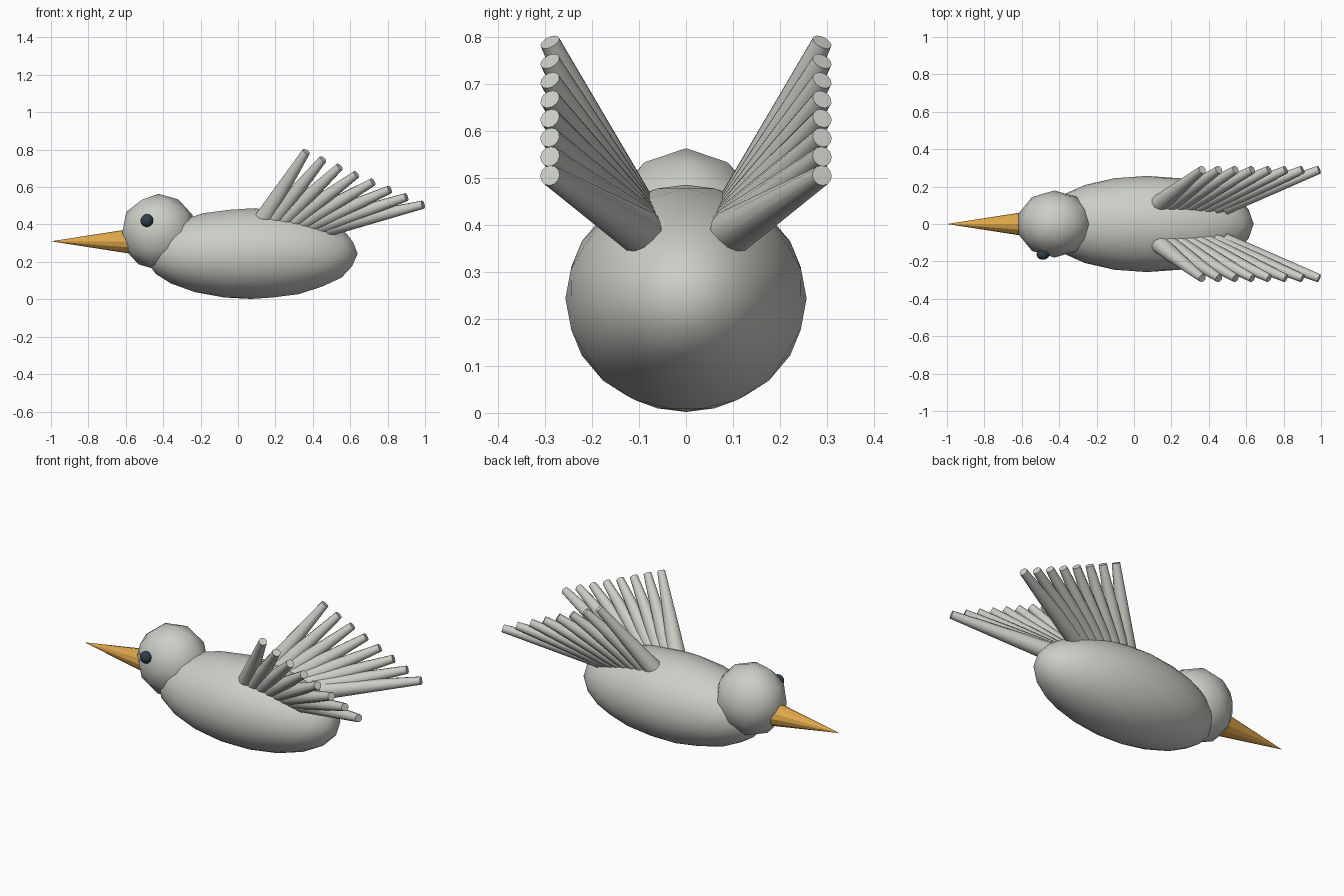
import bpy, math
from mathutils import Vector

if "Cube" in bpy.data.objects:
    bpy.data.objects.remove(bpy.data.objects["Cube"])


def material(name, rgb):
    m = bpy.data.materials.new(name)
    m.diffuse_color = (*rgb, 1)
    m.use_nodes = True
    m.node_tree.nodes["Principled BSDF"].inputs["Base Color"].default_value = m.diffuse_color
    return m


grey = material("plumage grey", (0.60, 0.615, 0.57))
gold = material("beak gold", (0.74, 0.39, 0.07))
dark = material("eye dark", (0.03, 0.05, 0.065))


def finish(name, mat, angle):
    ob = bpy.context.object
    ob.name = name
    ob.data.materials.append(mat)
    if angle:
        bpy.ops.object.shade_smooth_by_angle(angle=math.radians(angle))
    return ob


def ellipsoid(name, centre, radii, subdivisions, mat):
    bpy.ops.mesh.primitive_ico_sphere_add(subdivisions=subdivisions, radius=1, location=centre)
    bpy.context.object.scale = radii
    bpy.ops.object.transform_apply(location=False, rotation=False, scale=True)
    return finish(name, mat, 60)


def taper(name, start, end, r1, r2, sides, mat, angle):
    a, b = Vector(start), Vector(end)
    bpy.ops.mesh.primitive_cone_add(vertices=sides, radius1=r1, radius2=r2,
                                    depth=(b - a).length, location=(a + b) / 2)
    bpy.context.object.rotation_euler = (b - a).to_track_quat('Z', 'Y').to_euler()
    return finish(name, mat, angle)


# Body, head and the single eye
ellipsoid("body", (0.07, 0, 0.244), (0.57, 0.257, 0.242), 3, grey)
ellipsoid("head", (-0.425, 0, 0.36), (0.203, 0.179, 0.204), 2, grey)
ellipsoid("eye", (-0.487, -0.163, 0.421), (0.034, 0.028, 0.034), 3, dark)

# Beak
taper("beak", (-0.55, 0, 0.31), (-1.0, 0, 0.31), 0.070, 0, 12, gold, 0)

# Wings: two mirrored fans of tapered feathers
COUNT = 8
first_root, last_root = Vector((0.138, 0.11, 0.432)), Vector((0.482, 0.097, 0.385))
first_tip, last_tip = Vector((0.365, 0.29, 0.79)), Vector((0.99, 0.29, 0.506))
for side, label in ((-1, "near"), (1, "far")):
    for i in range(COUNT):
        t = i / (COUNT - 1)
        root, tip = first_root.lerp(last_root, t), first_tip.lerp(last_tip, t)
        root.y *= side
        tip.y *= side
        taper(f"{label}_wing_feather_{i + 1}", root, tip, 0.049, 0.022, 12, grey, 40)
